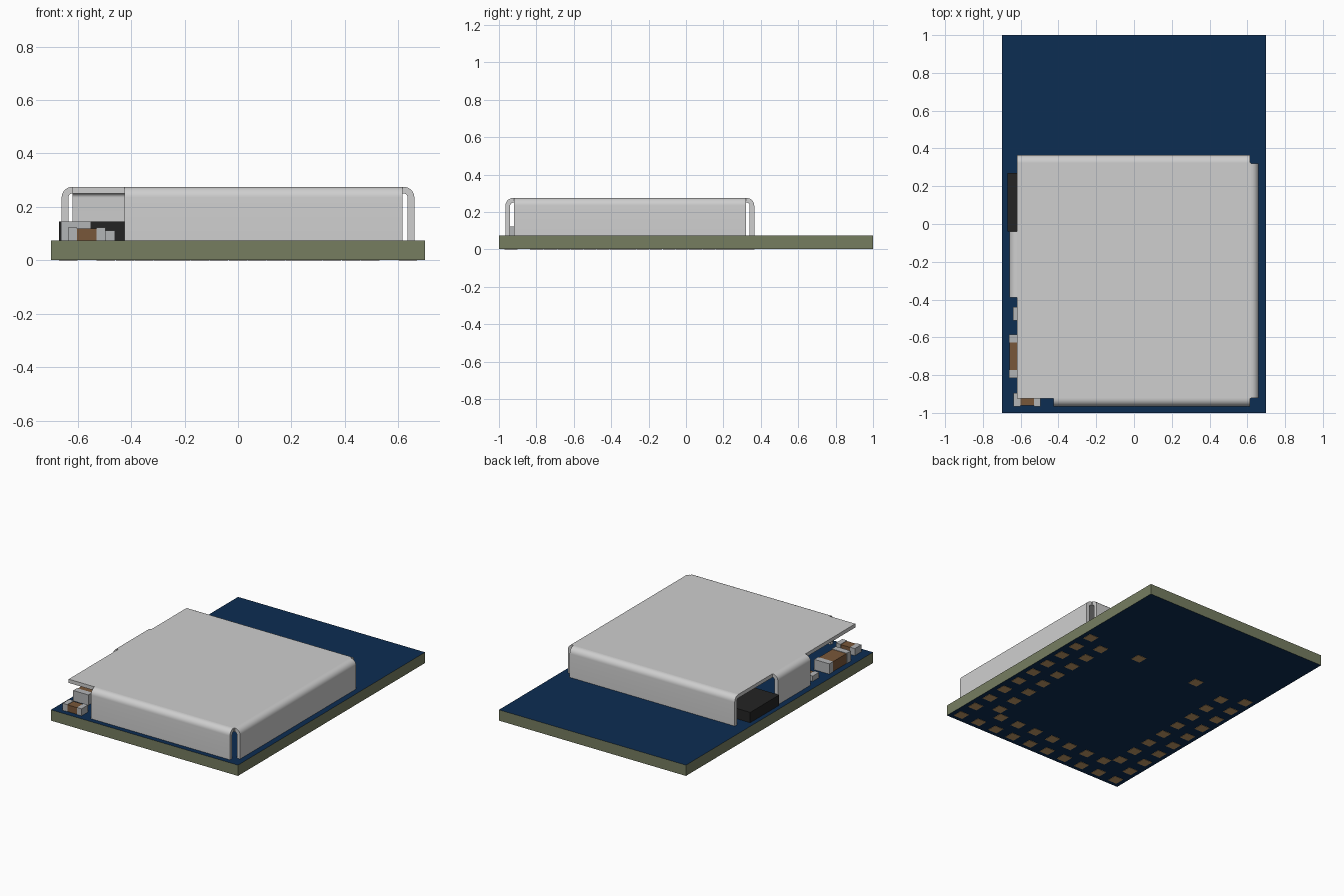
import bpy, bmesh, math
from mathutils import Vector

if "Cube" in bpy.data.objects:
    bpy.data.objects.remove(bpy.data.objects["Cube"])


def material(name, rgb):
    m = bpy.data.materials.new(name)
    m.diffuse_color = (*rgb, 1)
    m.use_nodes = True
    m.node_tree.nodes["Principled BSDF"].inputs["Base Color"].default_value = m.diffuse_color
    return m


NAVY = material("navy_solder_mask", (0.0037, 0.026, 0.085))
OLIVE = material("olive_board_core", (0.18, 0.205, 0.118))
STEEL = material("shield_steel", (0.62, 0.62, 0.62))
TIN = material("tin_terminal", (0.45, 0.46, 0.47))
BROWN = material("brown_ceramic", (0.19, 0.095, 0.042))
BLACK = material("black_plastic", (0.017, 0.017, 0.017))
GOLD = material("gold_pad", (0.55, 0.33, 0.14))

BOARD_TOP = 0.075


def add_box(bm, x, y, z, mat=0):
    """Box from (min, max) pairs."""
    c = Vector(((x[0] + x[1]) / 2, (y[0] + y[1]) / 2, (z[0] + z[1]) / 2))
    verts = bmesh.ops.create_cube(bm, size=1)["verts"]
    for v in verts:
        v.co = Vector((v.co.x * (x[1] - x[0]), v.co.y * (y[1] - y[0]),
                       v.co.z * (z[1] - z[0]))) + c
    faces = {f for v in verts for f in v.link_faces}
    for f in faces:
        f.material_index = mat
    return faces


def finish(bm, name, mats, smooth=False):
    bmesh.ops.recalc_face_normals(bm, faces=bm.faces)
    me = bpy.data.meshes.new(name)
    bm.to_mesh(me)
    bm.free()
    for m in mats:
        me.materials.append(m)
    if smooth:
        me.shade_smooth()
        me.set_sharp_from_angle(angle=math.radians(35))
    ob = bpy.data.objects.new(name, me)
    bpy.context.collection.objects.link(ob)
    return ob


# Circuit board: olive edges, navy top and bottom
bm = bmesh.new()
for f in add_box(bm, (-0.7, 0.7), (-1, 1), (0.002, BOARD_TOP)):
    f.normal_update()
    f.material_index = 1 if abs(f.normal.z) > 0.5 else 0
finish(bm, "circuit_board", [OLIVE, NAVY])

# Solder pads underneath: outer ring and staggered inner ring on three sides
P = 0.141
spots = []
for s in (-1, 1):
    spots += [(s * 0.635, 0.333 - P * k) for k in range(10)]
    spots += [(s * 0.495, 0.262 - P * k) for k in range(8)]
    spots.append((s * 0.235, 0.327))
spots += [(-0.635 + P * k, -0.936) for k in range(1, 9)]
spots += [(P * k, -0.80) for k in range(-3, 4)]
bm = bmesh.new()
for px, py in spots:
    add_box(bm, (px - 0.034, px + 0.034), (py - 0.034, py + 0.034), (0, 0.004))
finish(bm, "solder_pads", [GOLD])

# Shield can: flat lid
LID, T, R = 0.275, 0.025, 0.04
X, Y0, Y1 = 0.62, -0.925, 0.325
bm = bmesh.new()
add_box(bm, (-X, X), (Y0, Y1), (LID - T, LID))
finish(bm, "shield_lid", [STEEL])


def bent_wall(name, place, a, b):
    """Wall that bends down from the lid edge; place(d, s) gives x, y."""
    arc = [i * math.pi / 16 for i in range(9)]
    outer = [(R * math.sin(t), LID - R + R * math.cos(t)) for t in arc]
    r = R - T
    inner = [(r * math.sin(t), LID - R + r * math.cos(t)) for t in reversed(arc)]
    profile = outer + [(R, BOARD_TOP), (r, BOARD_TOP)] + inner
    bm = bmesh.new()
    rings = [[bm.verts.new((*place(d, s), z)) for d, z in profile] for s in (a, b)]
    n = len(profile)
    for i in range(n):
        j = (i + 1) % n
        bm.faces.new((rings[0][i], rings[0][j], rings[1][j], rings[1][i]))
    for ring in rings:
        bm.faces.new(ring)
    finish(bm, name, [STEEL], True)


# Shield walls: separate folded sides with open corners
bent_wall("shield_front_wall", lambda d, s: (s, Y0 - d), -0.425, 0.615)
bent_wall("shield_back_wall", lambda d, s: (s, Y1 + d), -X, 0.615)
bent_wall("shield_right_wall", lambda d, s: (X + d, s), Y0 + 0.005, Y1 - 0.005)
bent_wall("shield_left_tab", lambda d, s: (-X - d, s), -0.39, -0.04)

# Black chip looking out of the left opening
bm = bmesh.new()
add_box(bm, (-0.67, -0.36), (-0.04, 0.27), (BOARD_TOP, 0.145))
finish(bm, "black_chip", [BLACK])


def capacitor(name, x, y, height, cap, along):
    """Brown body with a tin terminal at each end; along is 0 for x, 1 for y."""
    z = (BOARD_TOP, BOARD_TOP + height)
    lo, hi = (x, y)[along]
    bm = bmesh.new()
    for span, mat in (((lo, lo + cap), 1), ((lo + cap, hi - cap), 0), ((hi - cap, hi), 1)):
        inset = 0.003 if mat == 0 else 0
        other = (x, y)[1 - along]
        other = (other[0] + inset, other[1] - inset)
        xs, ys = (span, other) if along == 0 else (other, span)
        add_box(bm, xs, ys, (z[0], z[1] - inset), mat)
    finish(bm, name, [BROWN, TIN])


# Small parts in the open front left corner
capacitor("large_capacitor", (-0.663, -0.55), (-0.815, -0.585), 0.07, 0.042, 1)
capacitor("front_capacitor", (-0.637, -0.495), (-0.965, -0.895), 0.048, 0.035, 0)
capacitor("small_capacitor", (-0.64, -0.46), (-0.51, -0.44), 0.036, 0.035, 0)
